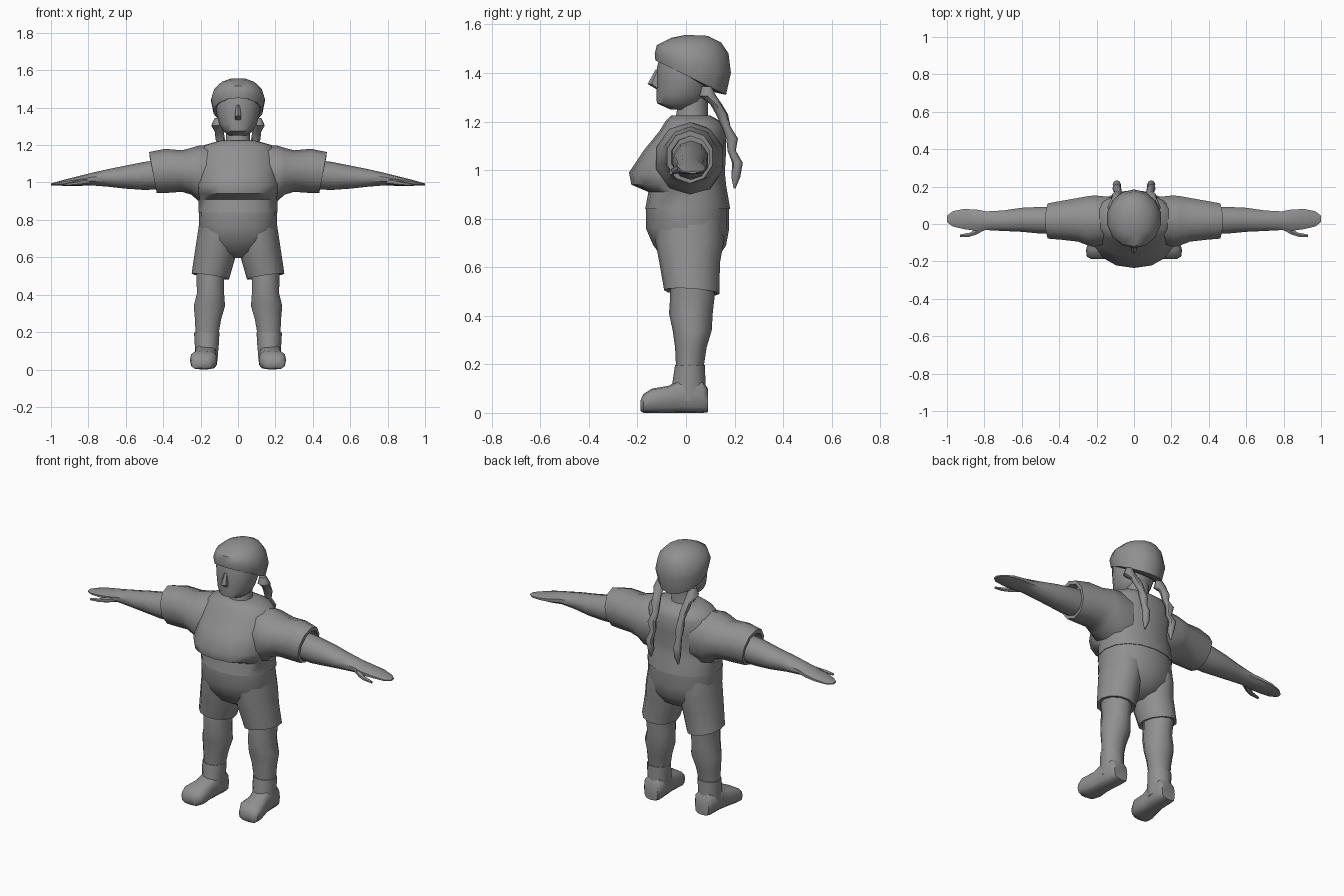
import bpy
import bmesh
import math
from mathutils import Vector

start_cube = bpy.data.objects.get("Cube")
if start_cube:
    bpy.data.objects.remove(start_cube, do_unlink=True)

grey = bpy.data.materials.new("plain grey")
grey.use_nodes = True
grey.diffuse_color = (.28, .28, .28, 1)
grey.node_tree.nodes["Principled BSDF"].inputs["Base Color"].default_value = grey.diffuse_color


def upright(front_y, front_z, back_y, back_z, width, x=0, tilt=0):
    """Ring for parts that run up the body."""
    return Vector((x, front_y, front_z)), Vector((x, back_y, back_z)), Vector((width, 0, tilt))


def level(z, front_y, back_y, width, x=0, tilt=0):
    return upright(front_y, z, back_y, z, width, x, tilt)


def along_arm(x, top, bottom, front_y, back_y, lean=0):
    """Ring for parts that run out along x; lean slants the cut."""
    mid = (front_y + back_y) / 2
    return Vector((x + lean, mid, top)), Vector((x - lean, mid, bottom)), Vector((0, back_y - mid, 0))


def along_foot(y, top, bottom, width, x):
    """Ring for parts that run from heel to toe."""
    return Vector((x, y, top)), Vector((x, y, bottom)), Vector((width, 0, 0))


def loft(name, rings, sides=12, power=1, mirror=1):
    """Skin a row of elliptical rings; a power below one makes them boxier."""
    bm = bmesh.new()
    loops = []
    for a, b, side in rings:
        centre, half = (a + b) / 2, (a - b) / 2
        loop = []
        for i in range(sides):
            angle = math.tau * i / sides
            c, s = (math.copysign(abs(v) ** power, v) for v in (math.cos(angle), math.sin(angle)))
            p = centre + half * c + side * s
            loop.append(bm.verts.new((p.x * mirror, p.y, p.z)))
        loops.append(loop)
    for low, high in zip(loops, loops[1:]):
        for i in range(sides):
            j = (i + 1) % sides
            bm.faces.new((low[i], low[j], high[j], high[i]))
    bm.faces.new(loops[0])
    bm.faces.new(loops[-1])
    bmesh.ops.recalc_face_normals(bm, faces=bm.faces)
    mesh = bpy.data.meshes.new(name)
    bm.to_mesh(mesh)
    bm.free()
    mesh.materials.append(grey)
    obj = bpy.data.objects.new(name, mesh)
    bpy.context.collection.objects.link(obj)
    bpy.ops.object.select_all(action='DESELECT')
    obj.select_set(True)
    bpy.context.view_layer.objects.active = obj
    bpy.ops.object.shade_smooth_by_angle(angle=math.radians(45))
    return obj


# Shirt body with the chest overhanging the waist
loft("shirt", [
    level(.84, -.168, .182, .212),
    level(.91, -.155, .17, .212),
    level(.94, -.225, .165, .22),
    level(.99, -.235, .16, .225),
    level(1.08, -.175, .165, .22),
    level(1.16, -.11, .165, .21),
    level(1.2, -.085, .145, .18),
    level(1.225, -.06, .1, .09),
], sides=16, power=.9)

# Seat and belly of the shorts
loft("shorts_hips", [
    level(.85, -.165, .178, .208),
    level(.76, -.165, .178, .21),
    level(.69, -.135, .165, .19),
    level(.63, -.09, .125, .13),
    level(.595, -.03, .06, .04),
], sides=16, power=.9)

# Neck, head and nose
loft("neck", [level(1.19, -.05, .1, .075), level(1.23, -.04, .09, .065), level(1.3, -.03, .09, .065)])
loft("head", [
    level(1.25, -.065, .02, .045),
    level(1.275, -.12, .07, .08),
    level(1.31, -.122, .09, .1),
    level(1.36, -.12, .11, .113),
    level(1.42, -.12, .12, .12),
    level(1.48, -.105, .13, .11),
], sides=16)
loft("nose", [
    level(1.415, -.125, -.09, .01),
    level(1.355, -.158, -.09, .02),
    level(1.335, -.125, -.09, .018),
], sides=6)

# Rounded hair cap, its rim sloping from forehead to nape
loft("hair_cap", [
    upright(-.105, 1.455, .12, 1.32, .11),
    upright(-.126, 1.452, .165, 1.31, .133),
    upright(-.129, 1.48, .185, 1.4, .147),
    upright(-.12, 1.515, .175, 1.48, .13),
    upright(-.06, 1.545, .145, 1.525, .09),
    upright(0, 1.557, .09, 1.553, .04),
], sides=14)

for label, m in (("left_", 1), ("right_", -1)):
    # Short sleeve with a slanted, hollow cuff
    loft(label + "sleeve", [
        along_arm(.12, 1.2, .88, -.1, .15),
        along_arm(.21, 1.197, .9, -.13, .16),
        along_arm(.25, 1.185, .935, -.12, .155),
        along_arm(.3, 1.172, .95, -.1, .145),
        along_arm(.38, 1.18, .945, -.09, .13, .01),
        along_arm(.455, 1.163, .945, -.083, .115, .02),
        along_arm(.455, 1.14, .965, -.063, .1, .018),
        along_arm(.41, 1.14, .965, -.06, .1, .01),
    ], sides=10, mirror=m)

    # Arm tapering into a flat hand
    loft(label + "arm", [
        along_arm(.38, 1.125, .965, -.055, .095),
        along_arm(.5, 1.11, .96, -.055, .095),
        along_arm(.6, 1.09, .967, -.045, .09),
        along_arm(.7, 1.07, .978, -.04, .075),
        along_arm(.79, 1.05, .985, -.035, .07),
        along_arm(.84, 1.037, .982, -.04, .08),
        along_arm(.91, 1.02, .982, -.03, .083),
        along_arm(.97, 1.003, .983, -.015, .07),
        along_arm(1, .995, .985, .01, .045),
    ], sides=10, mirror=m)
    loft(label + "thumb", [
        along_arm(.79, 1.025, .99, -.03, .01),
        along_arm(.84, 1.015, .985, -.058, -.025),
        along_arm(.88, 1.005, .983, -.07, -.045),
        along_arm(.93, .995, .982, -.07, -.055),
    ], sides=6, mirror=m)

    # Leg of the shorts with a hollow hem
    loft(label + "shorts_leg", [
        level(.8, -.13, .15, .1, .105),
        level(.7, -.125, .155, .108, .112),
        level(.62, -.11, .14, .112, .12),
        upright(-.09, .505, .137, .49, .1, .148, .015),
        upright(-.07, .508, .12, .494, .082, .148, .012),
        level(.54, -.07, .12, .08, .146),
    ], mirror=m)

    # Bare leg with knee and calf
    loft(label + "leg", [
        level(.6, -.065, .12, .08, .145),
        level(.48, -.065, .118, .078, .148),
        level(.41, -.07, .11, .076, .147),
        level(.34, -.055, .106, .088, .153),
        level(.27, -.045, .085, .074, .16),
        level(.17, -.04, .07, .062, .167),
    ], sides=10, mirror=m)

    # Ankle boot: shaft and foot
    loft(label + "boot_shaft", [
        level(.198, -.045, .078, .068, .167),
        level(.13, -.055, .08, .064, .167),
        level(.05, -.07, .085, .06, .17),
    ], mirror=m)
    loft(label + "boot_foot", [
        along_foot(.09, .1, .003, .045, .168),
        along_foot(.07, .13, 0, .06, .168),
        along_foot(-.02, .14, 0, .058, .172),
        along_foot(-.07, .112, 0, .06, .178),
        along_foot(-.14, .1, 0, .073, .184),
        along_foot(-.175, .078, 0, .062, .19),
        along_foot(-.188, .05, .008, .035, .192),
    ], power=.65, mirror=m)

    # Wavy pigtail hanging behind the shoulder
    path = [
        (.105, .085, 1.345, .02), (.108, .09, 1.305, .035), (.1, .125, 1.27, .024),
        (.095, .148, 1.23, .025), (.085, .165, 1.18, .018), (.092, .19, 1.13, .024),
        (.085, .188, 1.08, .017), (.092, .212, 1.03, .022), (.087, .205, .97, .018),
        (.09, .2, .925, .004),
    ]
    loft(label + "pigtail", [level(z, y - r, y + r, r, x) for x, y, z, r in path], sides=8, mirror=m)
